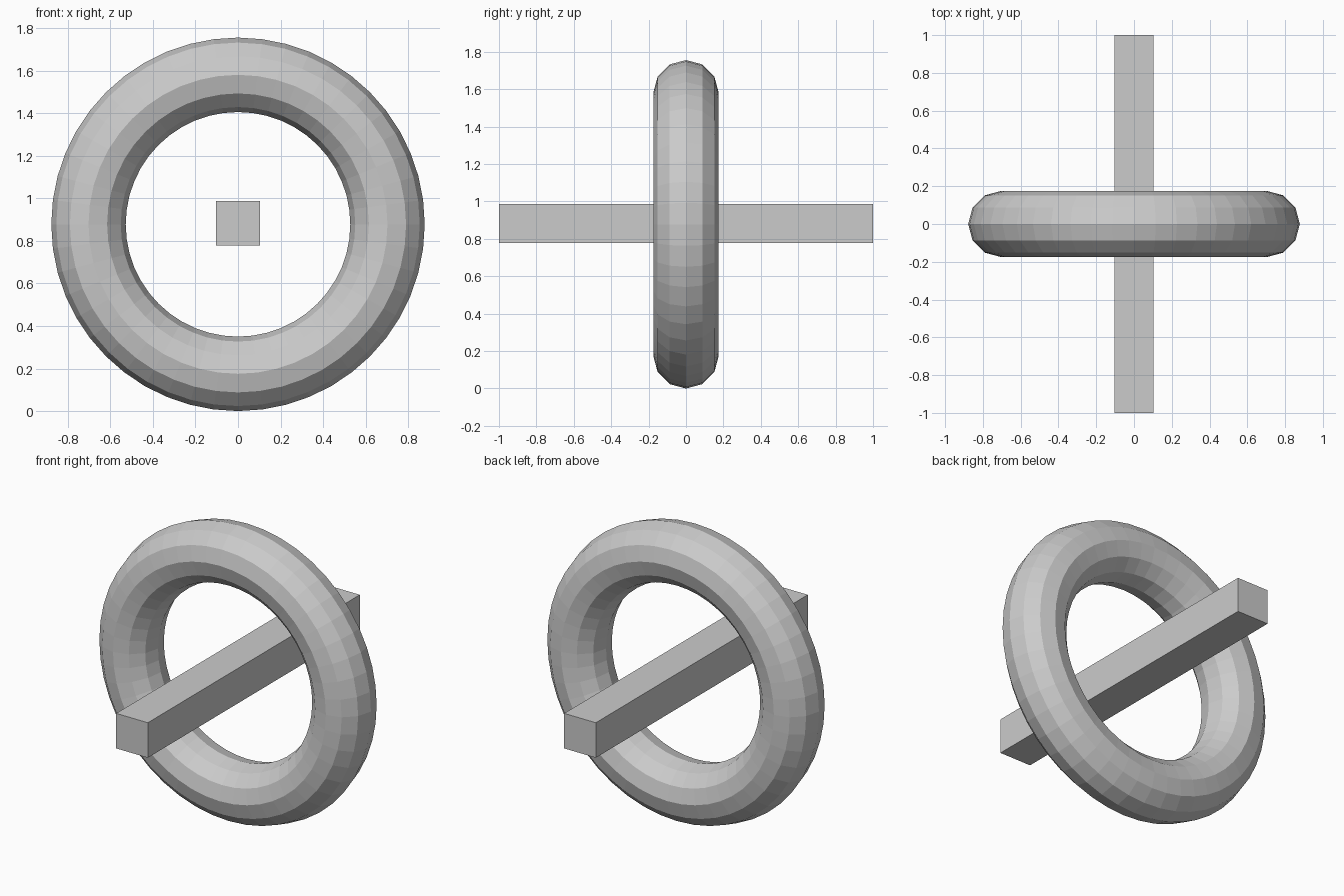
import bpy
import math

if "Cube" in bpy.data.objects:
    bpy.data.objects.remove(bpy.data.objects["Cube"])

RING_Z = 0.878
MAJOR, MINOR = 0.703, 0.175
BAR = 0.209

grey = bpy.data.materials.new("plain grey")
grey.diffuse_color = (0.6, 0.6, 0.6, 1.0)
grey.use_nodes = True
grey.node_tree.nodes["Principled BSDF"].inputs["Base Color"].default_value = grey.diffuse_color


def finish(name):
    ob = bpy.context.object
    ob.name = name
    ob.data.materials.append(grey)
    bpy.ops.object.transform_apply(location=False, rotation=True, scale=True)
    bpy.ops.object.shade_flat()
    return ob


# upright faceted ring facing the front
bpy.ops.mesh.primitive_torus_add(
    major_segments=48, minor_segments=12,
    major_radius=MAJOR, minor_radius=MINOR,
    location=(0, 0, RING_Z), rotation=(math.pi / 2, 0, 0))
finish("ring")

# square bar running front to back through the ring's centre
bpy.ops.mesh.primitive_cube_add(size=1, location=(0, 0, RING_Z + 0.004))
bpy.context.object.scale = (BAR, 2.0, BAR)
finish("bar")
